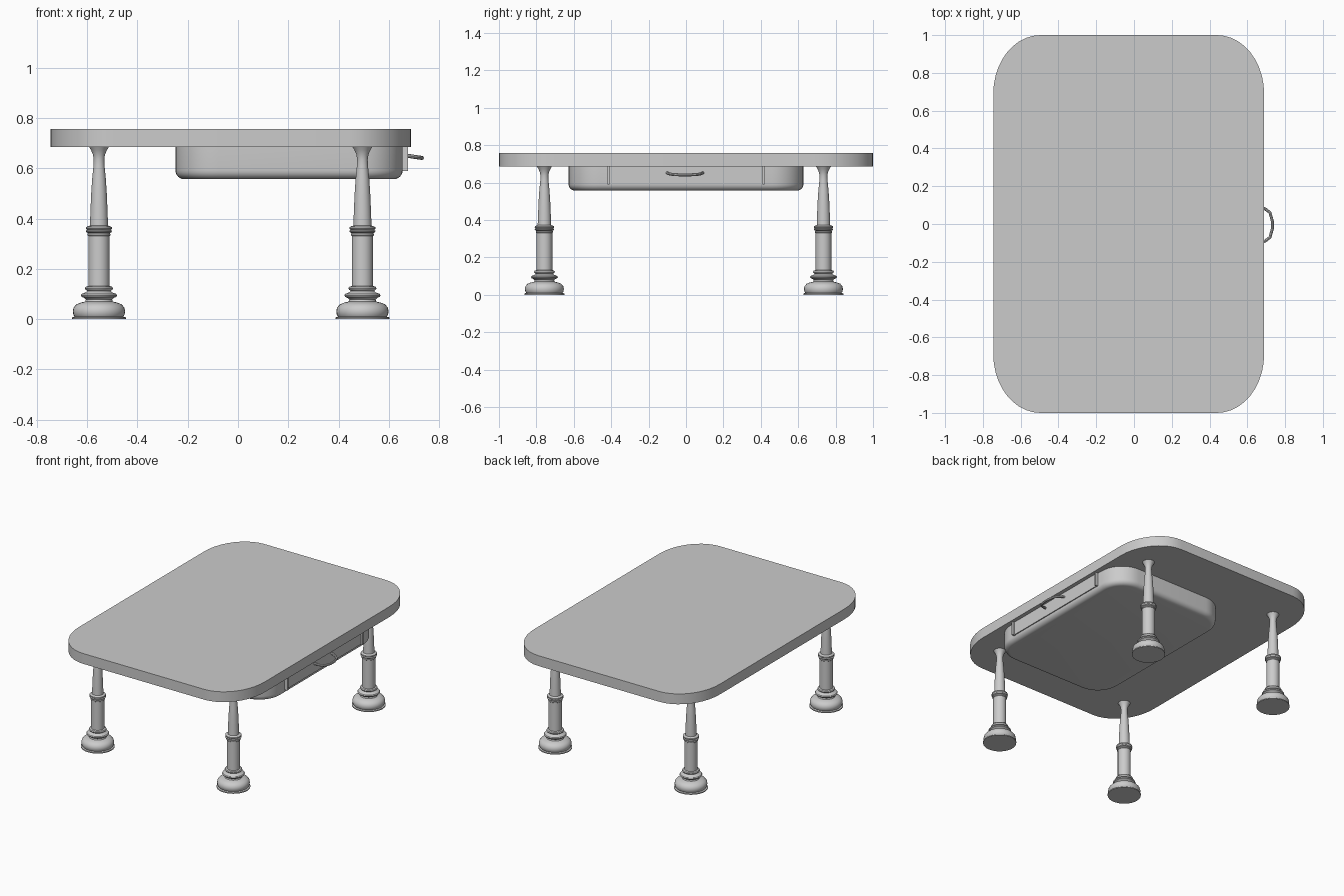
import bpy, bmesh
from math import sin, cos, pi, radians

if "Cube" in bpy.data.objects:
    bpy.data.objects.remove(bpy.data.objects["Cube"])

grey = bpy.data.materials.new("plain_grey")
grey.use_nodes = True
GREY = (0.6, 0.6, 0.6, 1)
grey.diffuse_color = GREY
grey.node_tree.nodes["Principled BSDF"].inputs["Base Color"].default_value = GREY


def smooth(obj, angle=35):
    bpy.ops.object.select_all(action='DESELECT')
    obj.select_set(True)
    bpy.context.view_layer.objects.active = obj
    bpy.ops.object.shade_smooth_by_angle(angle=radians(angle))


def loft(name, rings, location=(0, 0, 0)):
    """Skin a stack of closed rings and cap both ends."""
    bm = bmesh.new()
    loops = [[bm.verts.new(p) for p in ring] for ring in rings]
    n = len(loops[0])
    for low, high in zip(loops, loops[1:]):
        for i in range(n):
            j = (i + 1) % n
            bm.faces.new((low[i], low[j], high[j], high[i]))
    bm.faces.new(loops[0][::-1])
    bm.faces.new(loops[-1])
    bmesh.ops.recalc_face_normals(bm, faces=bm.faces)
    mesh = bpy.data.meshes.new(name)
    bm.to_mesh(mesh)
    bm.free()
    mesh.materials.append(grey)
    obj = bpy.data.objects.new(name, mesh)
    obj.location = location
    bpy.context.collection.objects.link(obj)
    smooth(obj)
    return obj


def rounded_ring(half_x, half_y, rx, ry, z, steps=10):
    """Rectangle with elliptical corners, counter-clockwise."""
    ring = []
    for quarter, (sx, sy) in enumerate([(1, 1), (-1, 1), (-1, -1), (1, -1)]):
        for k in range(steps + 1):
            a = (quarter + k / steps) * pi / 2
            ring.append((sx * (half_x - rx) + rx * cos(a),
                         sy * (half_y - ry) + ry * sin(a), z))
    return ring


def circle(r, z, sides=32):
    return [(r * cos(2 * pi * i / sides), r * sin(2 * pi * i / sides), z)
            for i in range(sides)]


def box(name, low, high):
    x0, y0, z0 = low
    x1, y1, z1 = high
    return loft(name, [[(x0, y0, z), (x1, y0, z), (x1, y1, z), (x0, y1, z)]
                       for z in (z0, z1)])


# Table top
loft("table_top", [rounded_ring(0.717, 1, 0.25, 0.31, z) for z in (0.685, 0.757)],
     (-0.028, 0, 0))

# Drawer housing with a rounded lower edge
bevel = 0.035
rings = []
for k in range(7):
    a = k / 6 * pi / 2
    inset = bevel * (1 - sin(a))
    rings.append(rounded_ring(0.452 - inset, 0.628 - inset, 0.17 - inset, 0.17 - inset,
                              0.557 + bevel * (1 - cos(a))))
rings.append(rounded_ring(0.452, 0.628, 0.17, 0.17, 0.686))
loft("drawer_housing", rings, (0.203, 0, 0))

# Drawer front and its side strips
box("drawer_front", (0.63, -0.41, 0.592), (0.662, 0.41, 0.685))
for side, y in (("right", -0.415), ("left", 0.415)):
    box(side + "_drawer_strip", (0.63, y - 0.006, 0.59), (0.676, y + 0.006, 0.685))

# Drawer handle, a bowed bar
curve = bpy.data.curves.new("drawer_handle", 'CURVE')
curve.dimensions = '3D'
curve.bevel_depth = 0.008
curve.bevel_resolution = 2
curve.use_fill_caps = True
path = [(0.66, 0.095), (0.695, 0.085), (0.72, 0.065), (0.732, 0.022)]
path += [(x, -y) for x, y in reversed(path)]
spline = curve.splines.new('POLY')
spline.points.add(len(path) - 1)
for point, (x, y) in zip(spline.points, path):
    point.co = (x, y - 0.005, 0.652 - 0.15 * (x - 0.66), 1)
curve.materials.append(grey)
handle = bpy.data.objects.new("drawer_handle", curve)
bpy.context.collection.objects.link(handle)
bpy.ops.object.select_all(action='DESELECT')
handle.select_set(True)
bpy.context.view_layer.objects.active = handle
bpy.ops.object.convert(target='MESH')
smooth(bpy.context.object)

# Turned legs: radius and height from foot to top
profile = [
    (0.107, 0), (0.107, 0.007), (0.097, 0.010), (0.102, 0.018), (0.104, 0.032),
    (0.101, 0.046), (0.090, 0.059), (0.072, 0.066), (0.055, 0.070), (0.052, 0.078),
    (0.058, 0.084), (0.069, 0.089), (0.072, 0.095), (0.068, 0.101), (0.054, 0.106),
    (0.046, 0.112), (0.053, 0.117), (0.056, 0.123), (0.052, 0.129), (0.042, 0.132),
    (0.042, 0.330), (0.046, 0.333), (0.046, 0.338), (0.043, 0.342), (0.050, 0.346),
    (0.052, 0.351), (0.047, 0.355), (0.052, 0.360), (0.051, 0.366), (0.044, 0.370),
    (0.036, 0.372), (0.034, 0.430), (0.031, 0.500), (0.027, 0.560), (0.022, 0.610),
    (0.021, 0.635), (0.024, 0.655), (0.032, 0.673), (0.040, 0.686)]
for side, x in (("right", -0.553), ("left", 0.495)):
    for end, y in (("front", -0.757), ("back", 0.735)):
        loft(f"{end}_{side}_leg", [circle(r, z) for r, z in profile], (x, y, 0))
